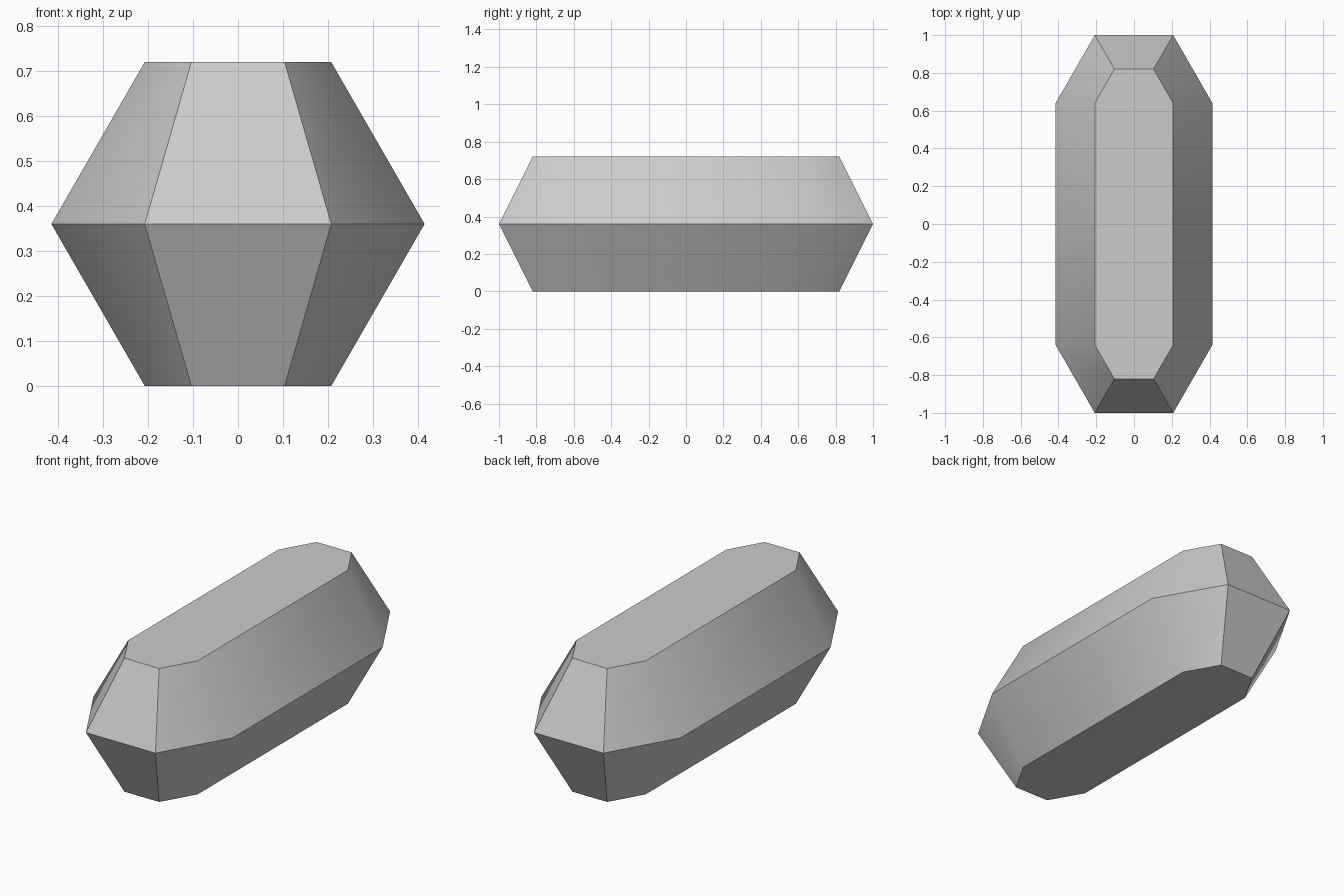
import bpy
import bmesh
import math

cube = bpy.data.objects.get("Cube")
if cube:
    bpy.data.objects.remove(cube, do_unlink=True)

# Plain grey material
COLOUR = (0.6, 0.6, 0.6, 1.0)
grey = bpy.data.materials.new("plain grey")
grey.use_nodes = True
grey.diffuse_color = COLOUR
grey.node_tree.nodes["Principled BSDF"].inputs["Base Color"].default_value = COLOUR

HALF_WIDTH = 0.415
HALF_HEIGHT = 0.36
SIDE_END = 0.64   # where the long straight sides stop


def outline(scale):
    """Eight-sided outline: long sides with a half hexagon at each end."""
    w, tip = HALF_WIDTH * scale, SIDE_END + HALF_HEIGHT * scale
    right = [(w / 2, -tip), (w, -SIDE_END), (w, SIDE_END), (w / 2, tip)]
    return right + [(-x, -y) for x, y in right]


# Faceted crystal body: narrow bottom, wide girdle, narrow top
bm = bmesh.new()
rings = []
for level, scale in enumerate((0.5, 1.0, 0.5)):
    z = level * HALF_HEIGHT
    rings.append([bm.verts.new((x, y, z)) for x, y in outline(scale)])
for low, high in zip(rings, rings[1:]):
    for i in range(len(low)):
        j = (i + 1) % len(low)
        bm.faces.new((low[i], low[j], high[j], high[i]))
bm.faces.new(rings[0][::-1])
bm.faces.new(rings[-1])
bmesh.ops.recalc_face_normals(bm, faces=bm.faces)

mesh = bpy.data.meshes.new("crystal_body")
bm.to_mesh(mesh)
bm.free()
mesh.materials.append(grey)
body = bpy.data.objects.new("crystal_body", mesh)
bpy.context.collection.objects.link(body)

# Soft blend between the sides and corner facets, crisp edges elsewhere
bpy.ops.object.select_all(action="DESELECT")
body.select_set(True)
bpy.context.view_layer.objects.active = body
bpy.ops.object.shade_smooth_by_angle(angle=math.radians(30))
